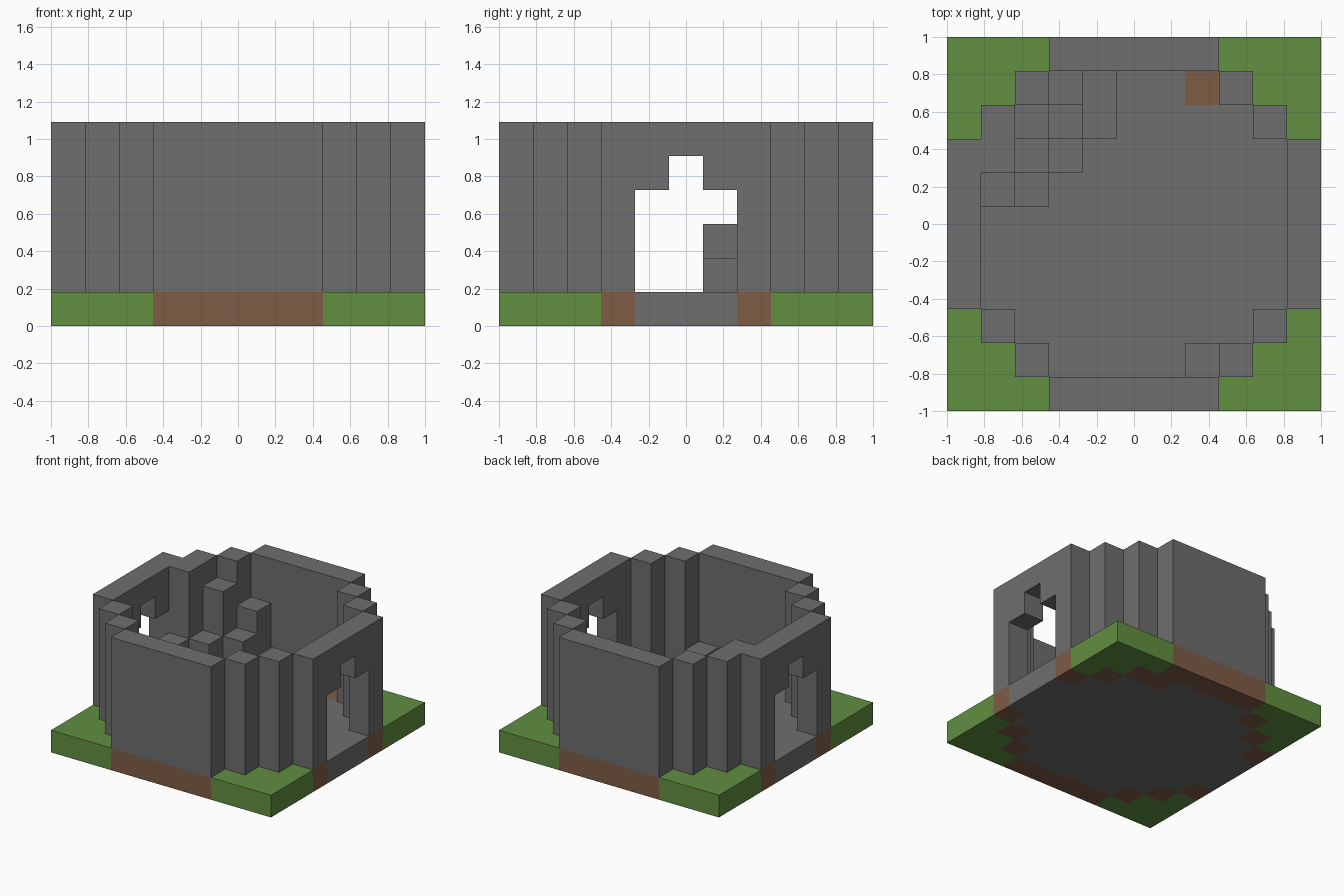
import bpy
import bmesh
from math import radians
from mathutils import Vector

if "Cube" in bpy.data.objects:
    bpy.data.objects.remove(bpy.data.objects["Cube"], do_unlink=True)

N = 11            # blocks along each side
S = 2 / N         # block size
LAST = N - 1


def material(name, rgb):
    m = bpy.data.materials.new(name)
    m.use_nodes = True
    m.diffuse_color = (*rgb, 1)
    bsdf = m.node_tree.nodes["Principled BSDF"]
    bsdf.inputs["Base Color"].default_value = (*rgb, 1)
    bsdf.inputs["Roughness"].default_value = 0.9
    return m


stone = material("stone_grey", (0.156, 0.156, 0.156))
grass = material("grass_green", (0.119, 0.275, 0.051))
dirt = material("dirt_brown", (0.209, 0.107, 0.061))


def column(i, j, top, bottom=1):
    return {(i, j, k) for k in range(bottom, top)}


# Plan of the round wall: four straight sides joined by diagonal corner blocks
ring = set()
for n in range(3, 8):
    ring |= {(n, 0), (n, LAST), (0, n), (LAST, n)}
for a, b in ((1, 2), (2, 1)):
    ring |= {(i, j) for i in (a, LAST - a) for j in (b, LAST - b)}

# Ground outside the ring lies in the four corners
plan = {(i, j) for i in range(N) for j in range(N)}
outside = {(i, j) for i, j in plan - ring
           if min(i, LAST - i) + min(j, LAST - j) < 3}

# Pointed doorways in the left and right walls, with stone sills
sills = {(i, j) for i in (0, LAST) for j in (4, 5, 6)}
doorway = set()
for i, j in sills:
    doorway |= column(i, j, 5 if j == 5 else 4)

walls = set()
for i, j in ring:
    walls |= column(i, j, 6)
walls -= doorway

footing = (ring - sills) | {(7, 9)}
floor = plan - outside - footing

# Winding steps in the back right corner: (column, row) -> top layer
step_tops = {(1, 7): 6, (2, 8): 5, (3, 9): 4, (3, 8): 3, (2, 7): 3, (1, 6): 3,
             (2, 6): 2, (3, 7): 2, (4, 8): 2, (4, 9): 2}
steps = set()
for (i, j), top in step_tops.items():
    steps |= column(i, j, top)


def ground(cells):
    return {(i, j, 0) for i, j in cells}


parts = {
    "grass_corners": (ground(outside), grass),
    "dirt_footing": (ground(footing), dirt),
    "stone_floor": (ground(floor), stone),
    "round_wall": (walls, stone),
    "corner_steps": (steps, stone),
    "single_block": (column(7, 1, 2), stone),
}
solid = set().union(*(cells for cells, _ in parts.values()))


def build(name, cells, mat):
    """Skin a set of blocks, leaving out faces hidden by neighbours."""
    bm = bmesh.new()
    for cell in sorted(cells):
        centre = Vector(cell) + Vector((0.5, 0.5, 0.5))
        for axis in range(3):
            for sign in (-1, 1):
                n = Vector((0, 0, 0))
                n[axis] = sign
                if tuple(int(c + d) for c, d in zip(cell, n)) in solid:
                    continue
                u = Vector((0, 0, 0))
                u[(axis + 1) % 3] = 1
                v = n.cross(u)
                corners = [centre + (n + a * u + b * v) / 2
                           for a, b in ((-1, -1), (1, -1), (1, 1), (-1, 1))]
                bm.faces.new([bm.verts.new((p.x * S - 1, p.y * S - 1, p.z * S))
                              for p in corners])
    bmesh.ops.remove_doubles(bm, verts=bm.verts, dist=0.001)
    bmesh.ops.dissolve_limit(bm, angle_limit=radians(1),
                             verts=bm.verts, edges=bm.edges)
    mesh = bpy.data.meshes.new(name)
    bm.to_mesh(mesh)
    bm.free()
    mesh.materials.append(mat)
    bpy.context.collection.objects.link(bpy.data.objects.new(name, mesh))


for name, (cells, mat) in parts.items():
    build(name, cells, mat)
